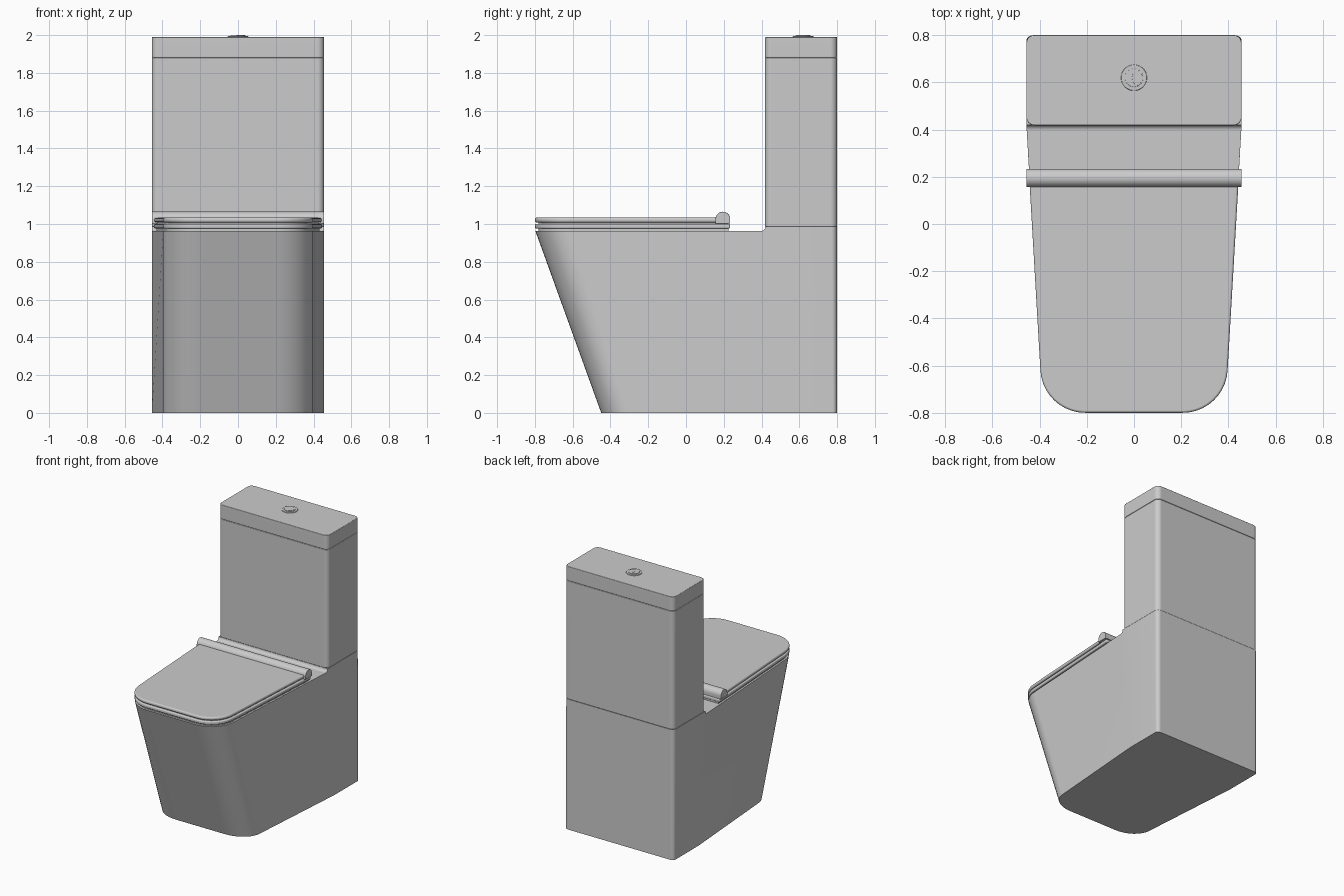
import bpy, bmesh, math
from mathutils import Vector, Matrix

if "Cube" in bpy.data.objects:
    bpy.data.objects.remove(bpy.data.objects["Cube"])


def rounded(corners, seg=10):
    """Outline from (x, y, radius) corners, filleting each corner."""
    out, n = [], len(corners)
    for i, (x, y, r) in enumerate(corners):
        p = Vector((x, y))
        if r == 0:
            out.append(p)
            continue
        a = (Vector(corners[i - 1][:2]) - p).normalized()
        b = (Vector(corners[(i + 1) % n][:2]) - p).normalized()
        half = a.angle(b) / 2
        c = p + (a + b).normalized() * (r / math.sin(half))
        t0 = p + a * (r / math.tan(half)) - c
        t1 = p + b * (r / math.tan(half)) - c
        sweep = t0.angle(t1)
        for k in range(seg + 1):
            f = k / seg
            out.append(c + (t0 * math.sin((1 - f) * sweep) + t1 * math.sin(f * sweep)) / math.sin(sweep))
    return out


def prism(name, outline, z0, z1, bevel=0.0, segments=3):
    """Extrude an outline from z0 to z1 with an optional rounded rim."""
    bm = bmesh.new()
    face = bm.faces.new([bm.verts.new((p[0], p[1], z0)) for p in outline])
    ext = bmesh.ops.extrude_face_region(bm, geom=[face])
    bmesh.ops.translate(bm, vec=(0, 0, z1 - z0),
                        verts=[v for v in ext["geom"] if isinstance(v, bmesh.types.BMVert)])
    bmesh.ops.recalc_face_normals(bm, faces=bm.faces)
    me = bpy.data.meshes.new(name)
    bm.to_mesh(me)
    bm.free()
    ob = bpy.data.objects.new(name, me)
    bpy.context.collection.objects.link(ob)
    if bevel:
        add_bevel(ob, bevel, segments)
    return ob


def add_bevel(ob, width, segments=3):
    m = ob.modifiers.new("rim", "BEVEL")
    m.width, m.segments = width, segments
    m.limit_method, m.angle_limit = "ANGLE", math.radians(40)


def bake(ob):
    """Replace the mesh with its modified result."""
    dg = bpy.context.evaluated_depsgraph_get()
    me = bpy.data.meshes.new_from_object(ob.evaluated_get(dg))
    ob.modifiers.clear()
    ob.data = me


def lie_along_x(ob):
    """Turn a (y, z) outline extruded along z into one extruded along x."""
    ob.data.transform(Matrix(((0, 0, 1, 0), (1, 0, 0, 0), (0, 1, 0, 0), (0, 0, 0, 1))))


def circle(r, cx=0.0, cy=0.62, n=48, a0=0.0, a1=2 * math.pi):
    return [(cx + r * math.cos(a0 + (a1 - a0) * k / n),
             cy + r * math.sin(a0 + (a1 - a0) * k / n)) for k in range(n)]


W = 0.456          # half width
RIM = 0.962        # height of the pan rim
SEAM = 0.986       # joint between pan and tank


def half_width(y):
    return W + (y - 0.42) * 0.058


def pan_outline(front, back, inset=0.0, r=0.19):
    f, b = half_width(front) - inset, half_width(back) - inset
    return [(-f, front, r), (f, front, r), (b, back, 0), (-b, back, 0)]


# Pan: straight prism, stepped at the tank, then its front raked back to the foot
corners = pan_outline(-0.797, 0.42)
corners[3:3] = [(W, 0.8, 0.03), (-W, 0.8, 0.03)]
pan = prism("pan", rounded(corners), 0, SEAM)
step = [(-1, 1.2), (-1, RIM)]
step += [(0.396 + 0.024 * math.sin(k * math.pi / 16), SEAM - 0.024 * math.cos(k * math.pi / 16))
         for k in range(9)]
step += [(0.42, 1.2)]
cutter = prism("step_cutter", step, -1, 1)
lie_along_x(cutter)
bm = bmesh.new()
bm.from_mesh(cutter.data)
bmesh.ops.recalc_face_normals(bm, faces=bm.faces)
bm.to_mesh(cutter.data)
bm.free()
cutter.hide_render = True
cut = pan.modifiers.new("step", "BOOLEAN")
cut.operation, cut.object, cut.solver = "DIFFERENCE", cutter, "EXACT"
add_bevel(pan, 0.004, 2)
bake(pan)
bpy.data.objects.remove(cutter)
for v in pan.data.vertices:
    t = max(0.0, min(1.0, v.co.z / RIM))
    v.co.y = 0.8 - (0.8 - v.co.y) * (0.782 + 0.218 * t)

# Seat ring, closed lid and the recessed core between them
prism("seat_core", rounded(pan_outline(-0.782, 0.225, 0.014, 0.178)), 0.955, 1.02)
prism("seat_ring", rounded(pan_outline(-0.8, 0.234, -0.001)), 0.975, 1.001, 0.008)
prism("seat_lid", rounded(pan_outline(-0.8, 0.2, -0.001)), 1.008, 1.034, 0.010)

# Hinge bar with a rounded top
bar = [(0.156, 1.003), (0.234, 1.003)] + \
      [(0.195 + 0.039 * math.cos(k * math.pi / 20), 1.026 + 0.039 * math.sin(k * math.pi / 20))
       for k in range(21)]
hinge = prism("hinge_bar", bar, -W, W)
lie_along_x(hinge)
add_bevel(hinge, 0.003, 2)

# Tank and its cover
tank_plan = rounded([(-W, 0.418, 0.035), (W, 0.418, 0.035), (W, 0.8, 0.035), (-W, 0.8, 0.035)])
prism("tank", tank_plan, SEAM, 1.881, 0.005)
prism("tank_cover", tank_plan, 1.881, 1.99, 0.005)

# Dual flush button: collar, disc and raised lens-shaped half
prism("button_collar", circle(0.055), 1.985, 1.995, 0.003)
prism("button_disc", circle(0.039), 1.99, 1.998, 0.001)
lens = circle(0.036, n=30, a0=-1.25, a1=1.25)
lens += circle(0.042, cx=0.034, n=30, a0=math.radians(122), a1=math.radians(238))
prism("button_half", lens, 1.99, 2.0, 0.001, 2)

# Smooth shading with crisp edges
for ob in list(bpy.context.scene.objects):
    if ob.modifiers:
        bake(ob)
    bm = bmesh.new()
    bm.from_mesh(ob.data)
    bmesh.ops.recalc_face_normals(bm, faces=bm.faces)
    bm.to_mesh(ob.data)
    bm.free()
    bpy.ops.object.select_all(action="DESELECT")
    ob.select_set(True)
    bpy.context.view_layer.objects.active = ob
    bpy.ops.object.shade_smooth_by_angle(angle=math.radians(35))
    wn = ob.modifiers.new("normals", "WEIGHTED_NORMAL")
    wn.keep_sharp = True
